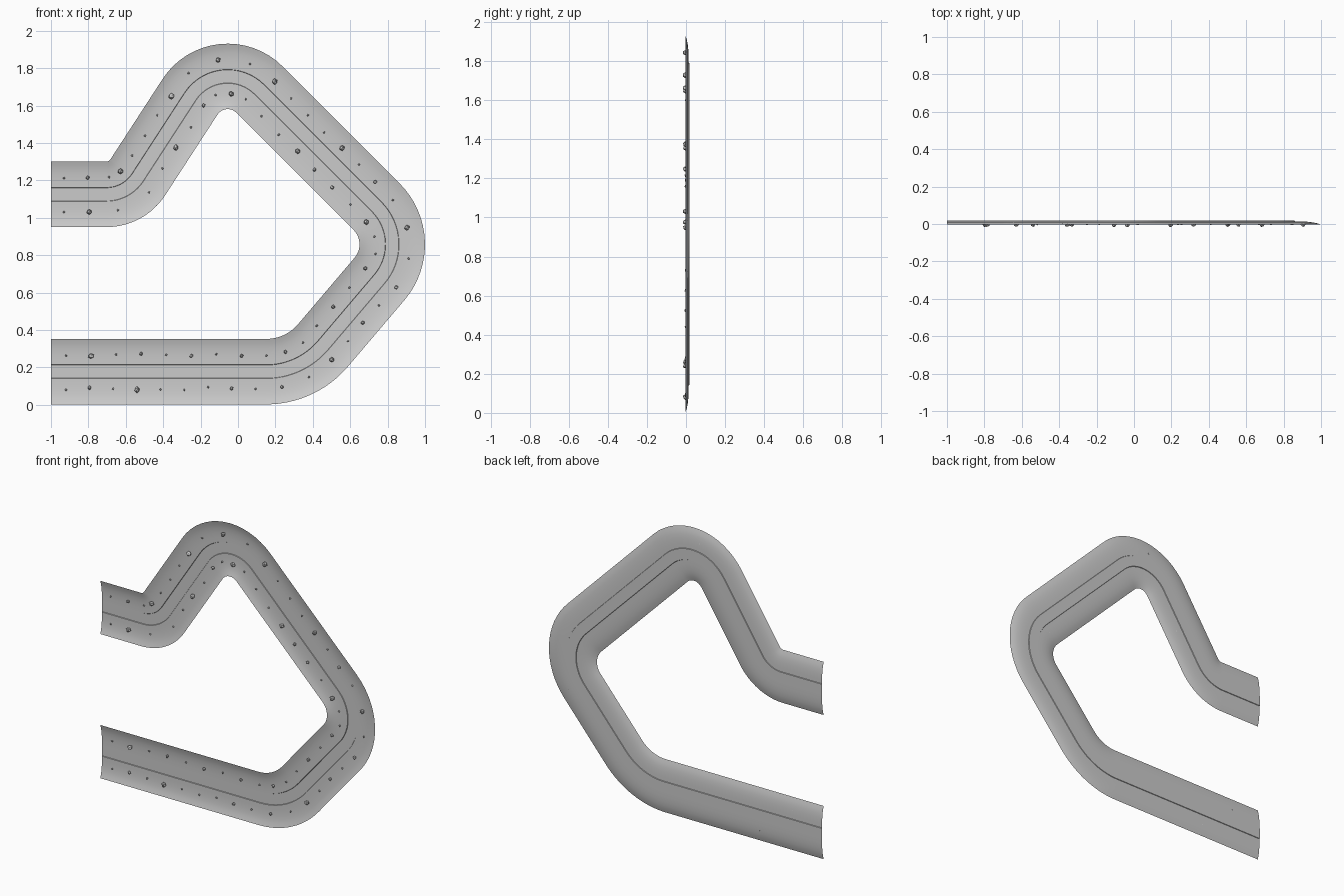
import bpy, bmesh, math, random
from mathutils import Vector, Matrix

if "Cube" in bpy.data.objects:
    bpy.data.objects.remove(bpy.data.objects["Cube"])

random.seed(4)

# Centre line in the x-z plane: corner points with fillet radius
CORNERS = [(-1, .177, 0), (.335, .177, .40), (.927, .873, .285),
           (-.095, 1.895, .24), (-.595, 1.125, .20), (-1, 1.125, 0)]


def centre_line():
    """List of (point, tangent) with rounded corners."""
    out = []
    for i, (x, z, r) in enumerate(CORNERS):
        p = Vector((x, z))
        if r == 0:
            out.append((p, Vector((1, 0)) if i == 0 else Vector((-1, 0))))
            continue
        d0 = (p - Vector(CORNERS[i - 1][:2])).normalized()
        d1 = (Vector(CORNERS[i + 1][:2]) - p).normalized()
        turn = math.atan2(d0.x * d1.y - d0.y * d1.x, d0.dot(d1))
        side = 1 if turn > 0 else -1
        start = p - d0 * r * math.tan(abs(turn) / 2)
        centre = start + Vector((-d0.y, d0.x)) * r * side
        for k in range(17):
            a = turn * k / 16
            t = Matrix.Rotation(a, 2) @ d0
            out.append((centre + Vector((t.y, -t.x)) * r * side, t))
    return out


def to_object(name, bm):
    me = bpy.data.meshes.new(name)
    bm.to_mesh(me)
    bm.free()
    ob = bpy.data.objects.new(name, me)
    bpy.context.collection.objects.link(ob)
    return ob


path = centre_line()

# Trough cross-section: (offset from centre, depth), sloping banks and sunken bed
half = [(.175, -.003), (.15, .005), (.125, .0095), (.098, .0125), (.065, .0138),
        (.037, .014), (.035, .0175)]
profile = half + [(-u, y) for u, y in reversed(half)]


def place(p, t, u, y):
    return Vector((p.x - t.y * u, y, p.y + t.x * u))


bm = bmesh.new()
rows = [[bm.verts.new(place(p, t, u, y)) for u, y in profile] for p, t in path]
for a, b in zip(rows, rows[1:]):
    for j in range(len(profile) - 1):
        bm.faces.new((a[j], a[j + 1], b[j + 1], b[j]))
bmesh.ops.recalc_face_normals(bm, faces=bm.faces)
bm.faces.ensure_lookup_table()
if sum(f.normal.y * f.calc_area() for f in bm.faces) > 0:
    bmesh.ops.reverse_faces(bm, faces=bm.faces)
trough = to_object("river_trough", bm)
bpy.context.view_layer.objects.active = trough
trough.select_set(True)
bpy.ops.object.shade_smooth_by_angle(angle=math.radians(35))

# Arc length along the centre line
lengths = [0]
for (p, _), (q, _) in zip(path, path[1:]):
    lengths.append(lengths[-1] + (q - p).length)


def sample(s):
    for i in range(len(path) - 1):
        if s <= lengths[i + 1]:
            f = (s - lengths[i]) / max(lengths[i + 1] - lengths[i], 1e-9)
            return path[i][0].lerp(path[i + 1][0], f), path[i][1].lerp(path[i + 1][1], f).normalized()
    return path[-1]


# Stones along both banks: s small, m medium, L large
SIZES = {"s": (.0065, .006), "m": (.011, .003), "L": (.016, -.001)}


def stones(name, pattern, offset):
    bm = bmesh.new()
    step = (lengths[-1] - .15) / (len(pattern) - 1)
    for i, c in enumerate(pattern):
        r, y = SIZES[c]
        p, t = sample(.08 + i * step)
        pos = place(p, t, offset + random.uniform(-.008, .008), y)
        new = bmesh.ops.create_icosphere(bm, subdivisions=1, radius=r)["verts"]
        for v in new:
            v.co = v.co * random.uniform(.8, 1.1) + pos
    to_object(name, bm)


stones("inner_bank_stones", "sLsmsmsmsmssmsmssLsmmLsssLsmsLsssLs", .09)
stones("outer_bank_stones", "smsLsssmsmsLsmsmsLsmsLsssLsLsLsssLsms", -.09)
